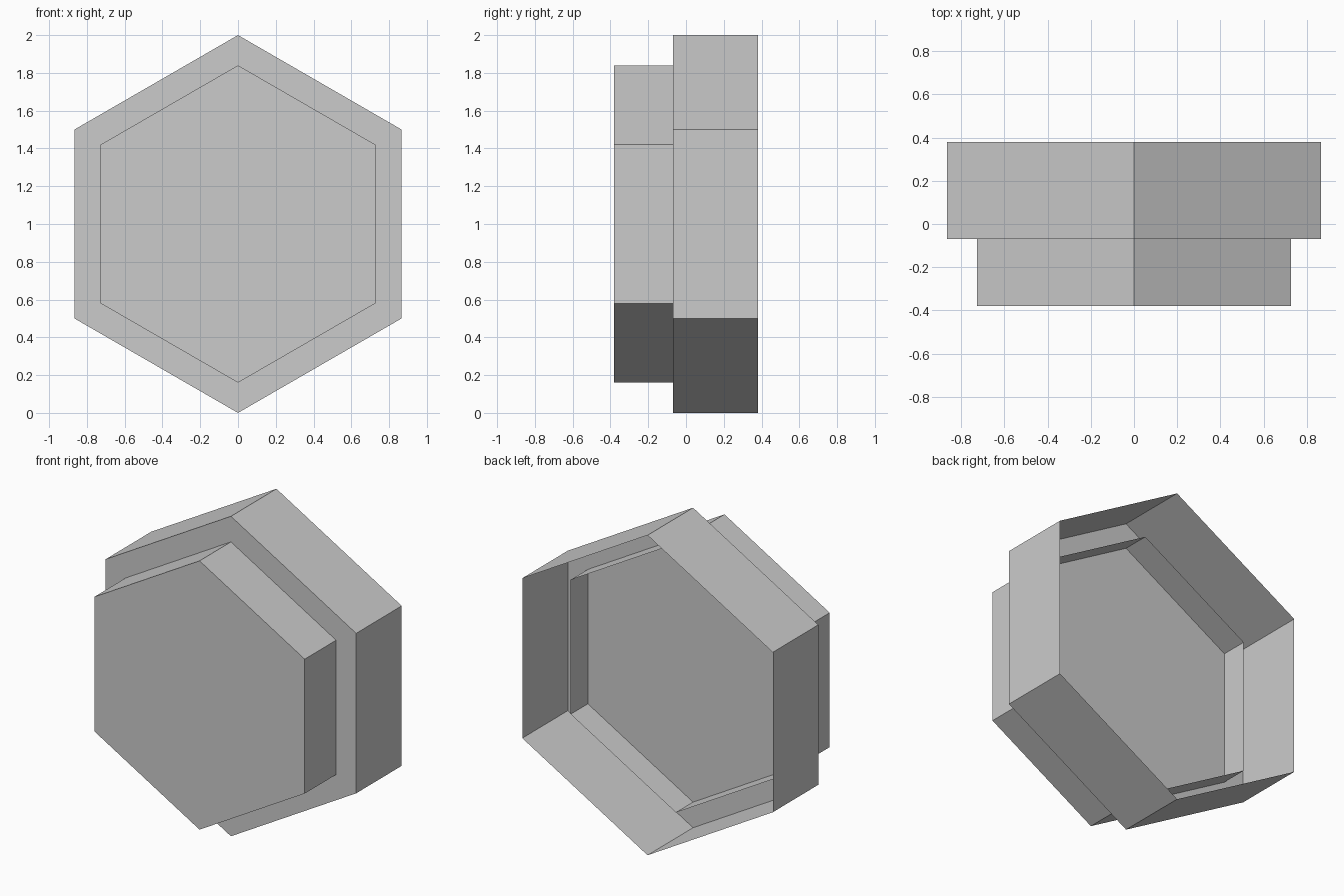
import bpy
import bmesh
import math

default_cube = bpy.data.objects.get("Cube")
if default_cube:
    bpy.data.objects.remove(default_cube, do_unlink=True)

# Single grey material
GREY = (0.6, 0.6, 0.6, 1.0)
grey = bpy.data.materials.new("light grey")
grey.use_nodes = True
grey.diffuse_color = GREY
grey.node_tree.nodes["Principled BSDF"].inputs["Base Color"].default_value = GREY


def hex_cup(name, radius, front, back):
    """Thin hexagonal cup, closed at the front and open at the back."""
    bm = bmesh.new()
    rings = []
    for y in (front, back):
        ring = []
        for i in range(6):
            a = math.pi / 2 + i * math.pi / 3
            ring.append(bm.verts.new((radius * math.cos(a), y, 1 + radius * math.sin(a))))
        rings.append(ring)
    near, far = rings
    bm.faces.new(near)
    for i in range(6):
        j = (i + 1) % 6
        bm.faces.new((near[j], near[i], far[i], far[j]))
    bmesh.ops.recalc_face_normals(bm, faces=bm.faces)
    # Make the closed end face forward
    bm.faces.ensure_lookup_table()
    if bm.faces[0].normal.y > 0:
        bmesh.ops.reverse_faces(bm, faces=bm.faces)
    mesh = bpy.data.meshes.new(name)
    bm.to_mesh(mesh)
    bm.free()
    mesh.materials.append(grey)
    obj = bpy.data.objects.new(name, mesh)
    bpy.context.collection.objects.link(obj)
    return obj


# Wide rear body, and the narrower front cup whose rim runs into it
hex_cup("rear_body", 1.0, -0.07, 0.38)
hex_cup("front_cup", 0.84, -0.38, 0.10)
